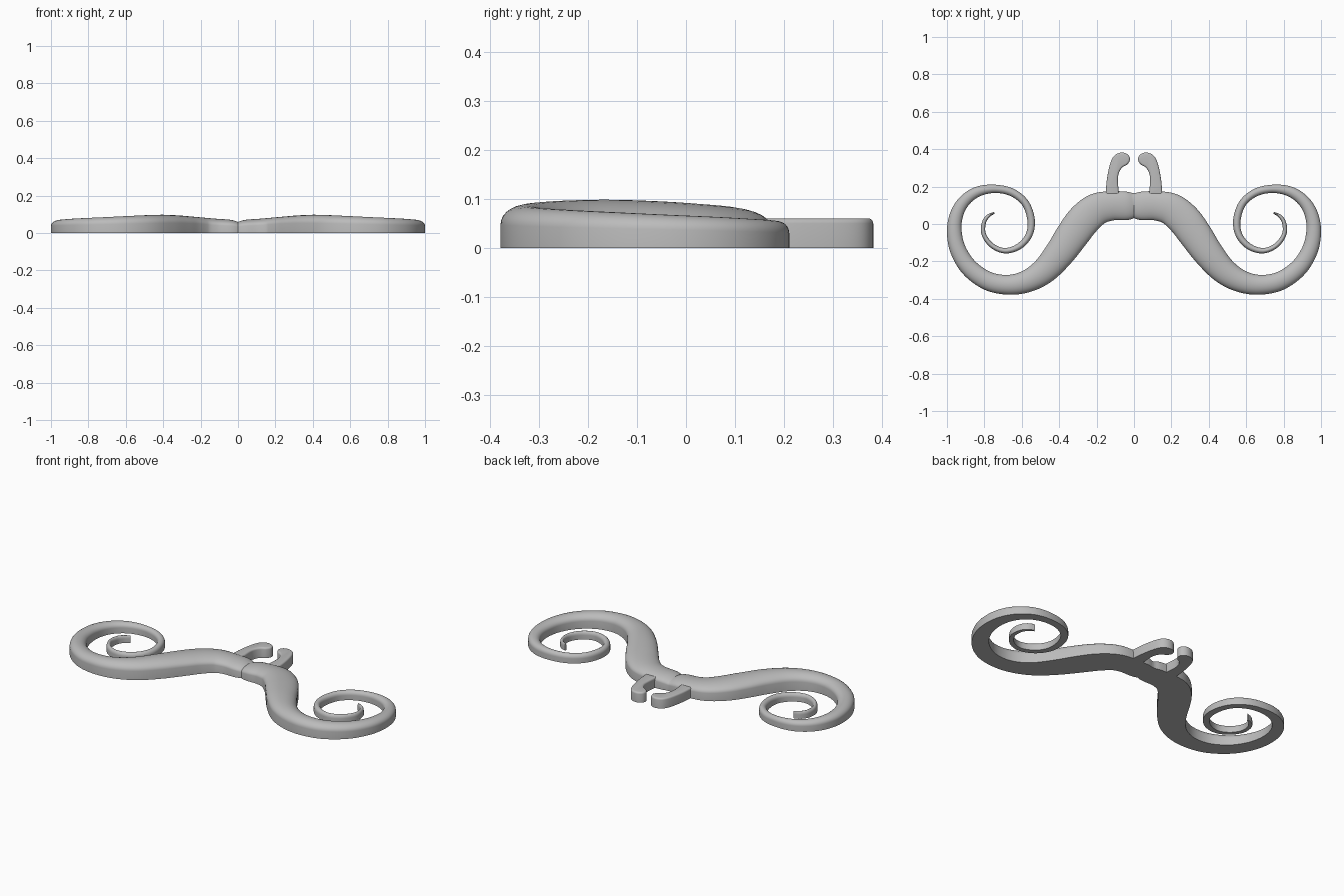
import bpy, bmesh, math
from mathutils import Vector

if "Cube" in bpy.data.objects:
    bpy.data.objects.remove(bpy.data.objects["Cube"])

grey = bpy.data.materials.new("plain grey")
grey.diffuse_color = (0.5, 0.5, 0.5, 1)
grey.use_nodes = True
grey.node_tree.nodes["Principled BSDF"].inputs["Base Color"].default_value = grey.diffuse_color


def spline(points, steps, closed=False):
    """Catmull-Rom through points of any dimension."""
    pts = [Vector(p) for p in points]
    n = len(pts)
    out = []
    for i in range(n if closed else n - 1):
        if closed:
            a, b, c, d = (pts[(i + k) % n] for k in (-1, 0, 1, 2))
        else:
            a, b, c, d = (pts[min(max(i + k, 0), n - 1)] for k in (-1, 0, 1, 2))
        for s in range(steps):
            t = s / steps
            out.append(0.5 * (2 * b + (c - a) * t + (2 * a - 5 * b + 4 * c - d) * t * t
                              + (3 * b - a - 3 * c + d) * t ** 3))
    if not closed:
        out.append(pts[-1])
    return out


def finish(bm, name, angle):
    bmesh.ops.recalc_face_normals(bm, faces=bm.faces)
    me = bpy.data.meshes.new(name)
    bm.to_mesh(me)
    bm.free()
    me.materials.append(grey)
    ob = bpy.data.objects.new(name, me)
    bpy.context.collection.objects.link(ob)
    bpy.ops.object.select_all(action='DESELECT')
    ob.select_set(True)
    bpy.context.view_layer.objects.active = ob
    bpy.ops.object.shade_smooth_by_angle(angle=math.radians(angle))
    return ob


def mirror(ob):
    m = ob.modifiers.new("mirror", 'MIRROR')
    m.use_axis[0] = True
    m.use_mirror_merge = False


# Curled arm: centre x, centre y, half width, height
path = [(0, .10, .066, .060), (.04, .097, .076, .071), (.12, .097, .078, .077),
        (.20, .078, .086, .084), (.27, .02, .090, .090), (.33, -.06, .088, .095),
        (.40, -.16, .080, .098), (.48, -.25, .070, .096), (.57, -.305, .060, .092),
        (.67, -.325, .053, .087), (.78, -.305, .050, .082), (.88, -.235, .047, .077),
        (.942, -.135, .043, .072), (.961, -.03, .039, .067), (.945, .06, .035, .063),
        (.90, .13, .031, .059), (.83, .175, .027, .056), (.74, .188, .022, .053),
        (.65, .168, .021, .051), (.58, .11, .020, .050), (.550, .02, .020, .049),
        (.562, -.06, .018, .048), (.615, -.12, .017, .047), (.69, -.143, .0145, .046),
        (.76, -.115, .013, .045), (.803, -.055, .012, .044), (.803, .005, .011, .043),
        (.780, .042, .009, .042), (.747, .060, .005, .041)]
rings = spline(path, 6)
bm = bmesh.new()
prev = None
ARC = 14
for i, r in enumerate(rings):
    a, b = rings[max(i - 1, 0)], rings[min(i + 1, len(rings) - 1)]
    t = Vector((b[0] - a[0], b[1] - a[1])).normalized() if i else Vector((1, 0))
    side = Vector((-t.y, t.x))
    hw, h = r[2], r[3]
    wall = h * .55
    # straight walls under a rounded top
    prof = [(hw, 0)] + [(hw * math.cos(math.pi * k / ARC),
                         wall + (h - wall) * math.sin(math.pi * k / ARC))
                        for k in range(ARC + 1)] + [(-hw, 0)]
    ring = [bm.verts.new((r[0] + side.x * u, r[1] + side.y * u, z)) for u, z in prof]
    if prev:
        n = len(ring)
        for k in range(n):
            bm.faces.new((prev[k], prev[(k + 1) % n], ring[(k + 1) % n], ring[k]))
    else:
        bm.faces.new(ring)
    prev = ring
bm.faces.new(prev)
mirror(finish(bm, "curled_arm", 50))

# Small knobbed prongs standing behind the centre
outline = [(.152, .15), (.146, .23), (.131, .31), (.112, .357), (.085, .378), (.053, .381),
           (.028, .366), (.022, .341), (.037, .318), (.062, .303), (.080, .275),
           (.086, .235), (.080, .15)]
bm = bmesh.new()
face = bm.faces.new([bm.verts.new((p[0], p[1], 0)) for p in spline(outline, 5)])
ext = bmesh.ops.extrude_face_region(bm, geom=[face], use_keep_orig=True)
top = [v for v in ext['geom'] if isinstance(v, bmesh.types.BMVert)]
bmesh.ops.translate(bm, verts=top, vec=(0, 0, .06))
edges = [e for e in bm.edges if all(v.co.z > .05 for v in e.verts)]
bmesh.ops.bevel(bm, geom=edges, offset=.012, segments=4, profile=.5,
                affect='EDGES', clamp_overlap=True)
mirror(finish(bm, "prong", 50))
